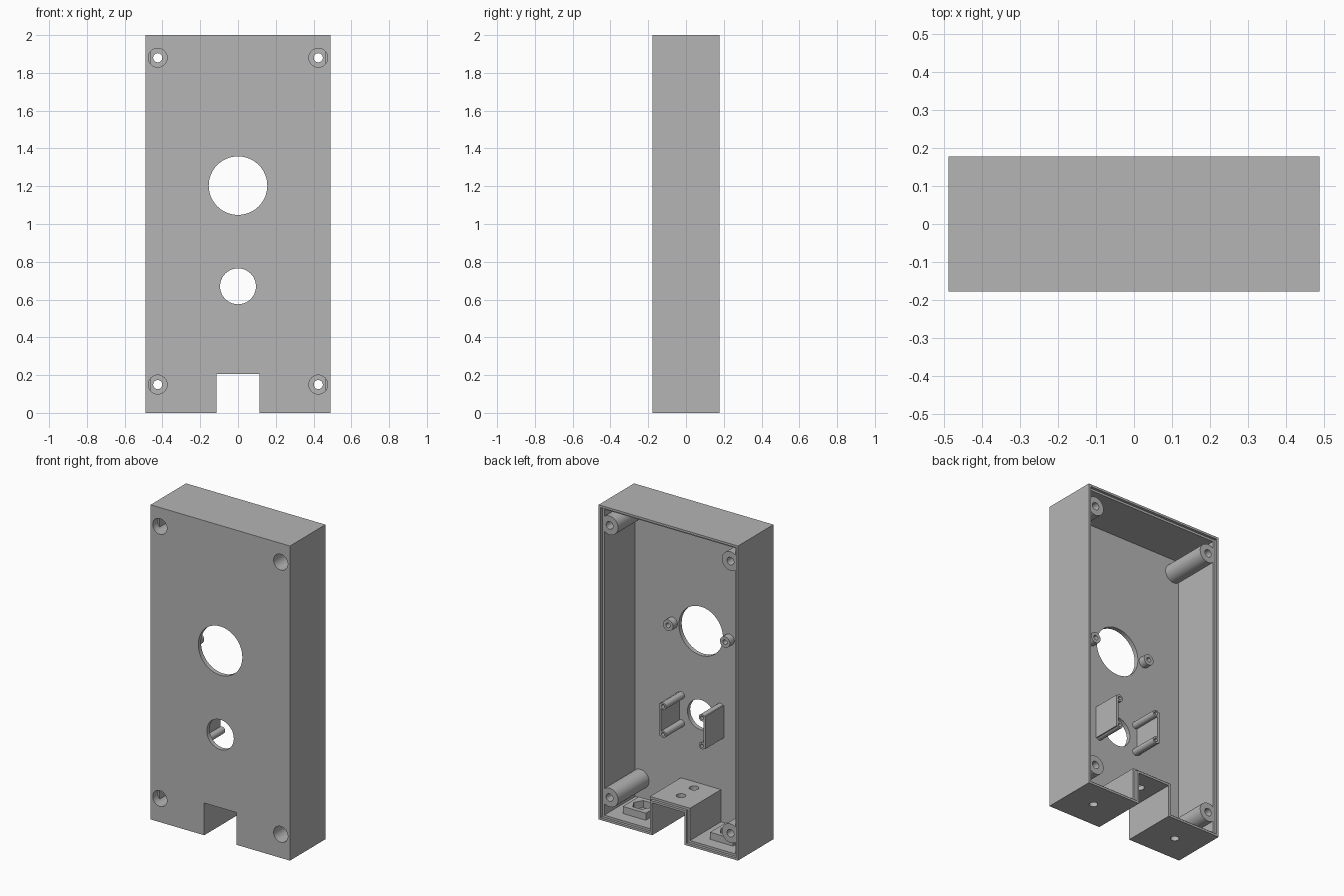
import bpy, bmesh, math
from mathutils import Matrix, Vector

if "Cube" in bpy.data.objects:
    bpy.data.objects.remove(bpy.data.objects["Cube"], do_unlink=True)

grey = bpy.data.materials.new("plain grey plastic")
grey.use_nodes = True
grey.diffuse_color = (0.46, 0.46, 0.46, 1)
grey.node_tree.nodes["Principled BSDF"].inputs["Base Color"].default_value = grey.diffuse_color

W, D, H = 0.49, 0.178, 2.0          # half width, half depth, height
WALL, STEP = 0.028, 0.017           # wall thickness, depth of the lid step
NOTCH_X, NOTCH_Z = 0.113, 0.205
INNER = -D + WALL                   # inside of the front plate
LEDGE = D - STEP                    # surface the lid rests on


def to_object(name, bm):
    bmesh.ops.recalc_face_normals(bm, faces=bm.faces)
    mesh = bpy.data.meshes.new(name)
    bm.to_mesh(mesh)
    bm.free()
    mesh.materials.append(grey)
    obj = bpy.data.objects.new(name, mesh)
    bpy.context.scene.collection.objects.link(obj)
    return obj


def outline(name, inset, y0, y1):
    """Notched case outline, shrunk by inset, extruded from y0 to y1."""
    w, n, t = W - inset, NOTCH_X + inset, NOTCH_Z + inset
    half = [(n, t), (n, inset), (w, inset), (w, H - inset)]
    points = half + [(-x, z) for x, z in reversed(half)]
    bm = bmesh.new()
    face = bm.faces.new([bm.verts.new((x, y0, z)) for x, z in points])
    ext = bmesh.ops.extrude_face_region(bm, geom=[face])
    verts = [v for v in ext["geom"] if isinstance(v, bmesh.types.BMVert)]
    bmesh.ops.translate(bm, verts=verts, vec=(0, y1 - y0, 0))
    return to_object(name, bm)


def box(name, low, high):
    low, high = Vector(low), Vector(high)
    bm = bmesh.new()
    bmesh.ops.create_cube(bm, size=1)
    bmesh.ops.scale(bm, verts=bm.verts, vec=high - low)
    bmesh.ops.translate(bm, verts=bm.verts, vec=(low + high) / 2)
    return to_object(name, bm)


def rod(name, centre, radius, length, axis, sides=48):
    bm = bmesh.new()
    bmesh.ops.create_cone(bm, cap_ends=True, segments=sides, radius1=radius,
                          radius2=radius, depth=length)
    if axis == "Y":
        bmesh.ops.rotate(bm, verts=bm.verts, matrix=Matrix.Rotation(math.pi / 2, 3, "X"))
    elif sides == 6:
        bmesh.ops.rotate(bm, verts=bm.verts, matrix=Matrix.Rotation(math.pi / 2, 3, "Z"))
    bmesh.ops.translate(bm, verts=bm.verts, vec=centre)
    return to_object(name, bm)


def lathe(name, x, z, profile, sides=40):
    """Closed (radius, y) profile turned about a y axis through x, z."""
    bm = bmesh.new()
    rings = []
    for i in range(sides):
        a = math.tau * i / sides
        rings.append([bm.verts.new((x + r * math.cos(a), y, z + r * math.sin(a)))
                      for r, y in profile])
    count = len(profile)
    for i in range(sides):
        a, b = rings[i], rings[(i + 1) % sides]
        for j in range(count):
            k = (j + 1) % count
            bm.faces.new((a[j], a[k], b[k], b[j]))
    return to_object(name, bm)


def tube(name, x, z, outer, bore, y0, y1):
    return lathe(name, x, z, [(bore, y0), (outer, y0), (outer, y1), (bore, y1)])


def cut(obj, cutters):
    for c in cutters:
        c.hide_render = True
        mod = obj.modifiers.new("cut", "BOOLEAN")
        mod.operation, mod.solver, mod.object = "DIFFERENCE", "EXACT", c
        bpy.context.view_layer.objects.active = obj
        bpy.ops.object.modifier_apply(modifier=mod.name)
        bpy.data.objects.remove(c, do_unlink=True)


parts = []

# Case: hollow shell open at the back, with a lid step around the rim
case = outline("case_shell", 0, -D, D)
cutters = [outline("cavity", WALL, INNER, D + 0.1),
           outline("lid_recess", WALL / 2, LEDGE, D + 0.1),
           rod("large_opening", (0, -D, 1.203), 0.155, 0.2, "Y", 64),
           rod("small_opening", (0, -D, 0.67), 0.095, 0.2, "Y", 64)]
POSTS = [(x, z) for x in (-0.425, 0.425) for z in (0.15, 1.88)]
cutters += [rod("screw_bore", (x, -D, z), 0.05, 0.1, "Y", 40) for x, z in POSTS]
cutters += [rod("cable_hole", (0, y, NOTCH_Z), 0.028, 0.15, "Z") for y in (-0.08, 0.05)]
cutters += [rod("floor_hole", (x, 0, 0), 0.025, 0.1, "Z") for x in (-0.307, 0.307)]
cut(case, cutters)
parts.append(case)

# Corner screw posts, counterbored from the front
for i, (x, z) in enumerate(POSTS):
    shoulder = LEDGE - 0.06
    parts.append(lathe(f"screw_post_{i + 1}", x, z, [
        (0.05, INNER), (0.06, INNER), (0.06, LEDGE),
        (0.024, LEDGE), (0.024, shoulder), (0.05, shoulder)]))

for side, s in (("left", 1), ("right", -1)):
    # Short standoff beside the large opening
    parts.append(tube(f"{side}_standoff", s * 0.2, 1.203, 0.035, 0.015, INNER, INNER + 0.045))

    # Bracket beside the small opening: two rods and an outer plate
    tip = 0.036
    for level, dz in (("upper", 0.089), ("lower", -0.089)):
        parts.append(tube(f"{side}_{level}_bracket_rod", s * 0.137, 0.67 + dz,
                          0.022, 0.011, INNER, tip))
    xs = sorted((s * 0.149, s * 0.161))
    parts.append(box(f"{side}_bracket_plate", (xs[0], INNER, 0.567), (xs[1], tip, 0.773)))

    # Nut holder on the floor with a hexagonal pocket
    x, a = s * 0.307, 0.081
    holder = box(f"{side}_nut_holder", (x - a, -a, WALL), (x + a, a, 0.073))
    cut(holder, [rod("nut_pocket", (x, 0, 0.05), 0.06, 0.1, "Z", 6)])
    parts.append(holder)

# Smooth the round walls, keep edges sharp
bpy.ops.object.select_all(action="DESELECT")
for p in parts:
    p.select_set(True)
bpy.context.view_layer.objects.active = case
bpy.ops.object.shade_smooth_by_angle(angle=math.radians(30))
